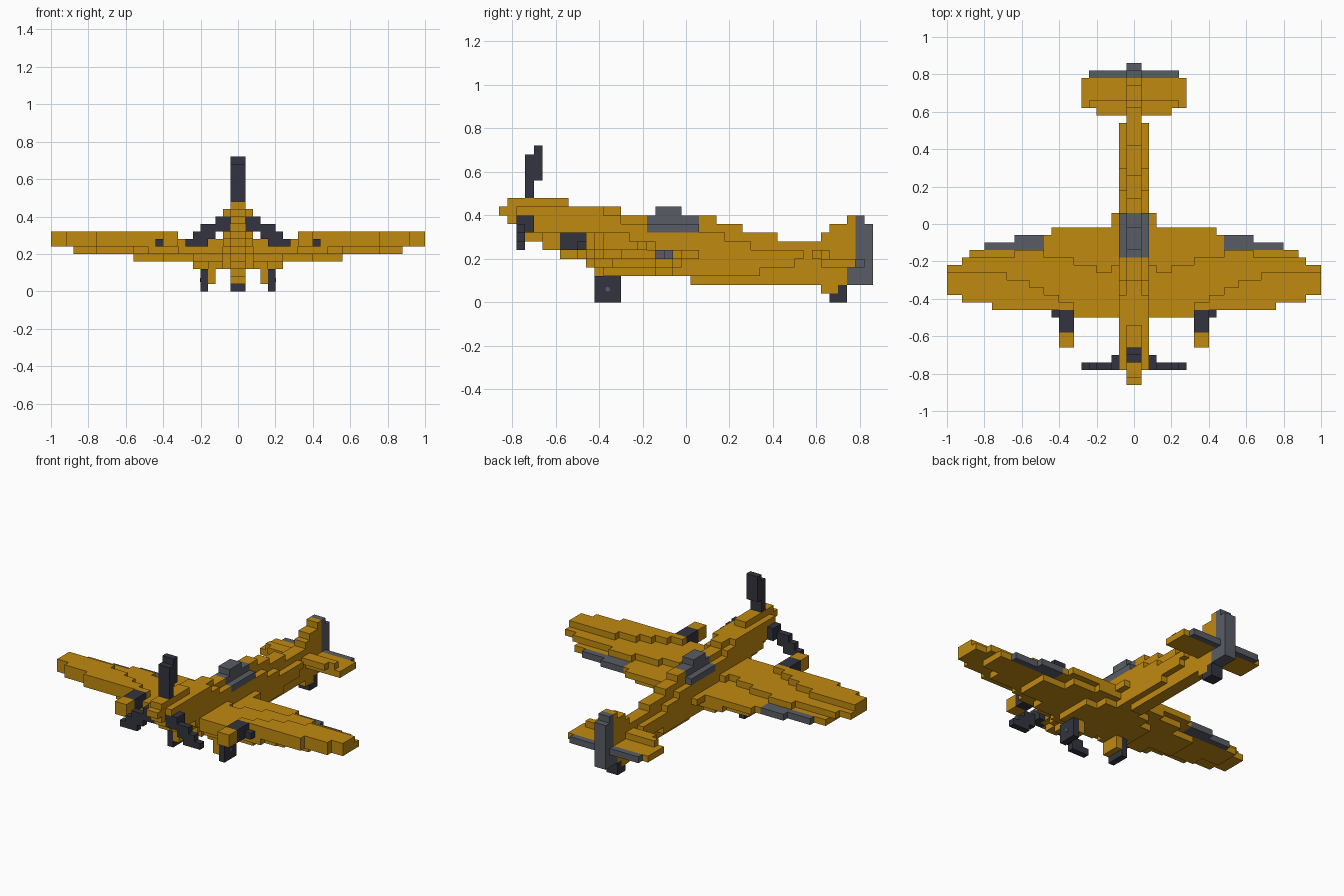
import bpy, bmesh, math
from mathutils import Matrix, Vector

cube = bpy.data.objects.get("Cube")
if cube:
    bpy.data.objects.remove(cube, do_unlink=True)

S = 0.04       # block size
Y0 = -0.86     # nose tip


def material(name, rgb):
    m = bpy.data.materials.new(name)
    m.use_nodes = True
    m.diffuse_color = (*rgb, 1)
    m.node_tree.nodes["Principled BSDF"].inputs["Base Color"].default_value = (*rgb, 1)
    return m


YELLOW = material("ochre yellow", (0.527, 0.254, 0.005))
GREY = material("slate grey", (0.100, 0.108, 0.128))
DARK = material("dark charcoal", (0.034, 0.034, 0.050))

taken = {}     # block cell -> part name
parts = []


def part(name, mat, boxes):
    """Claim blocks for boxes (x0, x1, y0, y1, z0, z1), mirrored across x = 0."""
    cells = []
    for x0, x1, y0, y1, z0, z1 in boxes:
        for x in range(x0, x1):
            for y in range(y0, y1):
                for z in range(z0, z1):
                    for c in ((x, y, z), (-x - 1, y, z)):
                        if c not in taken:
                            taken[c] = name
                            cells.append(c)
    parts.append((name, mat, cells))


def skin(name, mat, cells):
    """Mesh only the block faces that are exposed."""
    bm = bmesh.new()
    verts = {}

    def vert(p):
        if p not in verts:
            verts[p] = bm.verts.new((p[0] * S, p[1] * S + Y0, p[2] * S))
        return verts[p]

    for c in cells:
        for axis in range(3):
            u, v = (axis + 1) % 3, (axis + 2) % 3
            for side in (0, 1):
                n = list(c)
                n[axis] += 1 if side else -1
                if tuple(n) in taken:
                    continue
                ring = []
                for du, dv in ((0, 0), (1, 0), (1, 1), (0, 1)):
                    p = list(c)
                    p[axis] += side
                    p[u] += du
                    p[v] += dv
                    ring.append(vert(tuple(p)))
                bm.faces.new(ring if side else ring[::-1])
    finish(name, mat, bm)


def finish(name, mat, bm):
    me = bpy.data.meshes.new(name)
    bm.to_mesh(me)
    bm.free()
    me.materials.append(mat)
    ob = bpy.data.objects.new(name, me)
    bpy.context.collection.objects.link(ob)


def runs(x0, x1, profile):
    """Boxes of fixed x span from (y0, y1, z0, z1) steps."""
    return [(x0, x1, *p) for p in profile]


def layer(z, spans):
    """One-block-high boxes from (x0, x1, y0, y1) spans."""
    return [(*s, z, z + 1) for s in spans]


# Propeller: upright blade and two drooping blades
part("propeller", DARK, [
    (0, 1, 3, 4, 12, 17), (0, 1, 4, 5, 14, 18),
    (1, 3, 2, 3, 9, 10), (1, 5, 2, 3, 8, 9), (3, 6, 2, 3, 7, 8),
    (4, 7, 2, 3, 6, 7), (2, 3, 3, 4, 8, 10)])

# Cockpit canopy
part("canopy", GREY, [(0, 2, 17, 23, 8, 9), (0, 1, 17, 23, 9, 10), (0, 1, 18, 21, 10, 11)])

# Rudder
part("rudder", GREY, runs(0, 1, [(41, 42, 2, 10), (42, 43, 2, 9), (40, 41, 2, 4)]))

# Tail wheel
part("tail_wheel", DARK, runs(0, 1, [(38, 39, 0, 1), (39, 40, 0, 2)]))

# Fuselage: central spine, then the side bulges
part("fuselage_spine", YELLOW, runs(0, 1, [
    (0, 1, 10, 11), (1, 2, 9, 12), (2, 3, 8, 12), (3, 5, 7, 12), (5, 7, 6, 12),
    (7, 8, 5, 12), (8, 10, 5, 11), (10, 11, 4, 11), (11, 14, 3, 11),
    (14, 22, 3, 10), (22, 25, 2, 10), (25, 28, 2, 9), (28, 32, 2, 8),
    (32, 37, 2, 7), (37, 38, 1, 8), (38, 39, 1, 9), (39, 40, 2, 9), (40, 41, 4, 10)]))
part("fuselage_sides", YELLOW, runs(1, 2, [
    (2, 5, 8, 11), (5, 8, 7, 11), (8, 10, 6, 11), (10, 12, 5, 11), (12, 14, 3, 10),
    (14, 17, 3, 9), (17, 26, 3, 8), (26, 29, 3, 7), (29, 30, 3, 6),
    (30, 34, 4, 6), (34, 35, 5, 6)]))

# Gun pods ahead of the wing
part("pod_tips", YELLOW, [(8, 10, 5, 7, 6, 8)])
part("pod_bodies", DARK, [(8, 10, 7, 10, 6, 8), (10, 11, 9, 10, 6, 7)])

# Ailerons on the trailing edge
part("ailerons", GREY, layer(5, [(12, 16, 18, 20), (16, 20, 18, 19)]))

# Wings: stacked layers rising outward and toward the leading edge
part("wings", YELLOW,
     layer(7, [(8, 10, 10, 11), (10, 12, 10, 12), (12, 14, 10, 13), (14, 17, 10, 14),
               (17, 19, 10, 15), (19, 23, 11, 15), (23, 25, 12, 15)])
     + layer(6, [(2, 3, 9, 16), (3, 5, 9, 15), (5, 8, 9, 16), (8, 12, 10, 17),
                 (12, 16, 10, 18), (16, 19, 10, 17), (19, 23, 11, 17), (23, 25, 12, 16)])
     + layer(5, [(2, 3, 9, 23), (3, 8, 9, 21), (8, 11, 10, 21), (11, 12, 10, 20),
                 (12, 14, 11, 18), (14, 19, 12, 18), (19, 22, 14, 18)])
     + layer(4, [(2, 6, 10, 21), (6, 10, 11, 20), (10, 14, 13, 18)])
     + layer(3, [(2, 4, 11, 20), (4, 6, 12, 18)]))

# Tailplane with elevators
part("tailplane", YELLOW,
     layer(5, [(1, 5, 36, 38), (5, 6, 37, 38)]) + layer(4, [(1, 7, 37, 41)]))
part("elevators", GREY, layer(4, [(1, 6, 41, 42)]))

# Main landing gear
part("gear_doors", YELLOW, [(3, 4, 11, 14, 1, 3)])
part("main_wheels", DARK, [(4, 5, 11, 14, 0, 3)])

for name, mat, cells in parts:
    skin(name, mat, cells)

# Small hub caps on the outer wheel faces
for side, label in ((1, "left"), (-1, "right")):
    bm = bmesh.new()
    bmesh.ops.create_cone(
        bm, cap_ends=True, segments=8, radius1=0.011, radius2=0.011, depth=0.004,
        matrix=Matrix.Translation(Vector((side * 0.201, Y0 + 12.5 * S, 1.5 * S)))
        @ Matrix.Rotation(math.pi / 2, 4, 'Y'))
    finish(label + "_hub_cap", GREY, bm)
